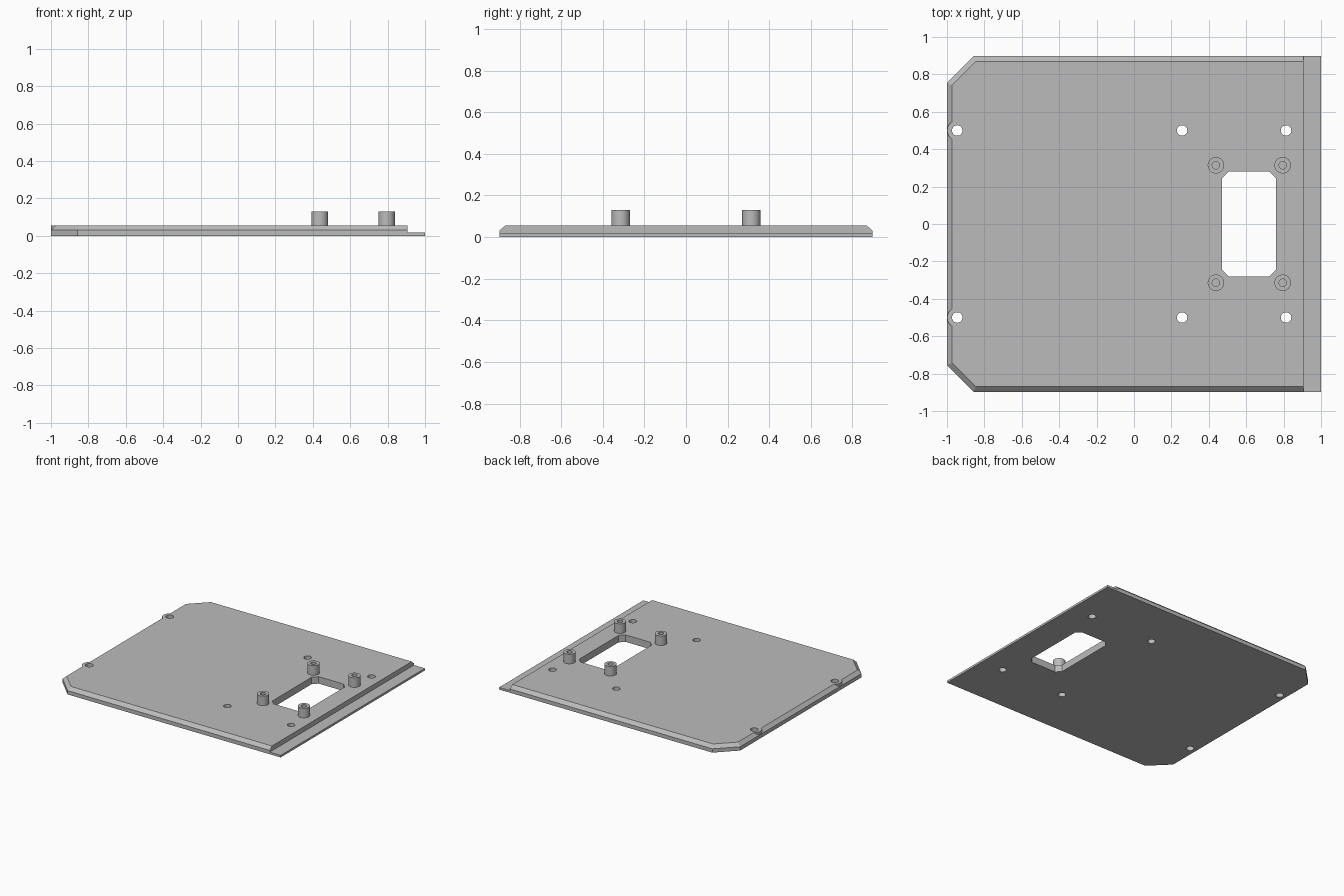
import bpy, bmesh
from math import cos, sin, tau

cube = bpy.data.objects.get("Cube")
if cube:
    bpy.data.objects.remove(cube, do_unlink=True)

grey = bpy.data.materials.new("plain grey")
grey.use_nodes = True
colour = (0.5, 0.5, 0.5, 1)
grey.diffuse_color = colour
grey.node_tree.nodes["Principled BSDF"].inputs["Base Color"].default_value = colour

TOP, SHOULDER, LIP = 0.055, 0.03, 0.017
HOLE_Y, POST_Y = 0.5, 0.314


def loft(name, rings):
    """Closed solid through a stack of (outline, z) rings."""
    bm = bmesh.new()
    loops = [[bm.verts.new((x, y, z)) for x, y in outline] for outline, z in rings]
    n = len(loops[0])
    for a, b in zip(loops, loops[1:]):
        for i in range(n):
            j = (i + 1) % n
            bm.faces.new((a[i], a[j], b[j], b[i]))
    bm.faces.new(loops[0])
    bm.faces.new(loops[-1])
    bmesh.ops.recalc_face_normals(bm, faces=bm.faces)
    mesh = bpy.data.meshes.new(name)
    bm.to_mesh(mesh)
    bm.free()
    mesh.materials.append(grey)
    obj = bpy.data.objects.new(name, mesh)
    bpy.context.collection.objects.link(obj)
    return obj


def circle(x, y, r, n=32):
    return [(x + r * cos(tau * i / n), y + r * sin(tau * i / n)) for i in range(n)]


def combine(target, tool, operation):
    """Apply a boolean and discard the tool."""
    bpy.context.view_layer.objects.active = target
    mod = target.modifiers.new("bool", 'BOOLEAN')
    mod.operation, mod.object, mod.solver = operation, tool, 'EXACT'
    bpy.ops.object.modifier_apply(modifier=mod.name)
    bpy.data.objects.remove(tool, do_unlink=True)


def smooth(obj):
    bpy.ops.object.select_all(action='DESELECT')
    obj.select_set(True)
    bpy.context.view_layer.objects.active = obj
    bpy.ops.object.shade_smooth_by_angle(angle=0.52)


# Plate with clipped left corners and a bevelled upper edge
def plate_outline(inset):
    x, y, c = -1 + inset, 0.897 - inset, 0.143 - 0.59 * inset
    return [(1, -y), (1, y), (x + c, y), (x, y - c), (x, c - y), (x + c, -y)]


outer = plate_outline(0)
plate = loft("base_plate", [(outer, 0), (outer, SHOULDER), (plate_outline(0.027), TOP)])

# Thin lip along the right edge
step = [(0.905, -1), (1.1, -1), (1.1, 1), (0.905, 1)]
combine(plate, loft("step_cutter", [(step, LIP), (step, 0.2)]), 'DIFFERENCE')

# Round bosses that fill the bevel around the edge screw holes
for side in (-1, 1):
    ring = circle(-0.945, side * HOLE_Y, 0.054)
    combine(plate, loft("edge_boss", [(ring, 0.01), (ring, TOP)]), 'UNION')

# Screw holes
for x in (-0.945, 0.257, 0.813):
    for side in (-1, 1):
        ring = circle(x, side * HOLE_Y, 0.028)
        combine(plate, loft("hole_cutter", [(ring, -0.1), (ring, 0.2)]), 'DIFFERENCE')

# Rectangular opening with clipped corners
cx, hx, hy, c = 0.615, 0.144, 0.28, 0.036
quarter = [(hx, hy - c), (hx - c, hy)]
half = quarter + [(-x, y) for x, y in reversed(quarter)]
window = [(cx + x, y) for x, y in half] + [(cx - x, -y) for x, y in half]
combine(plate, loft("window_cutter", [(window, -0.1), (window, 0.2)]), 'DIFFERENCE')
smooth(plate)

# Four hollow standoffs around the opening
for x, x_name in ((0.438, "inner"), (0.795, "outer")):
    for side, y_name in ((-1, "front"), (1, "back")):
        wall = circle(x, side * POST_Y, 0.044)
        bore = circle(x, side * POST_Y, 0.02)
        post = loft(f"{y_name}_{x_name}_standoff",
                    [(wall, TOP - 0.01), (wall, 0.13), (bore, 0.13), (bore, TOP)])
        smooth(post)
